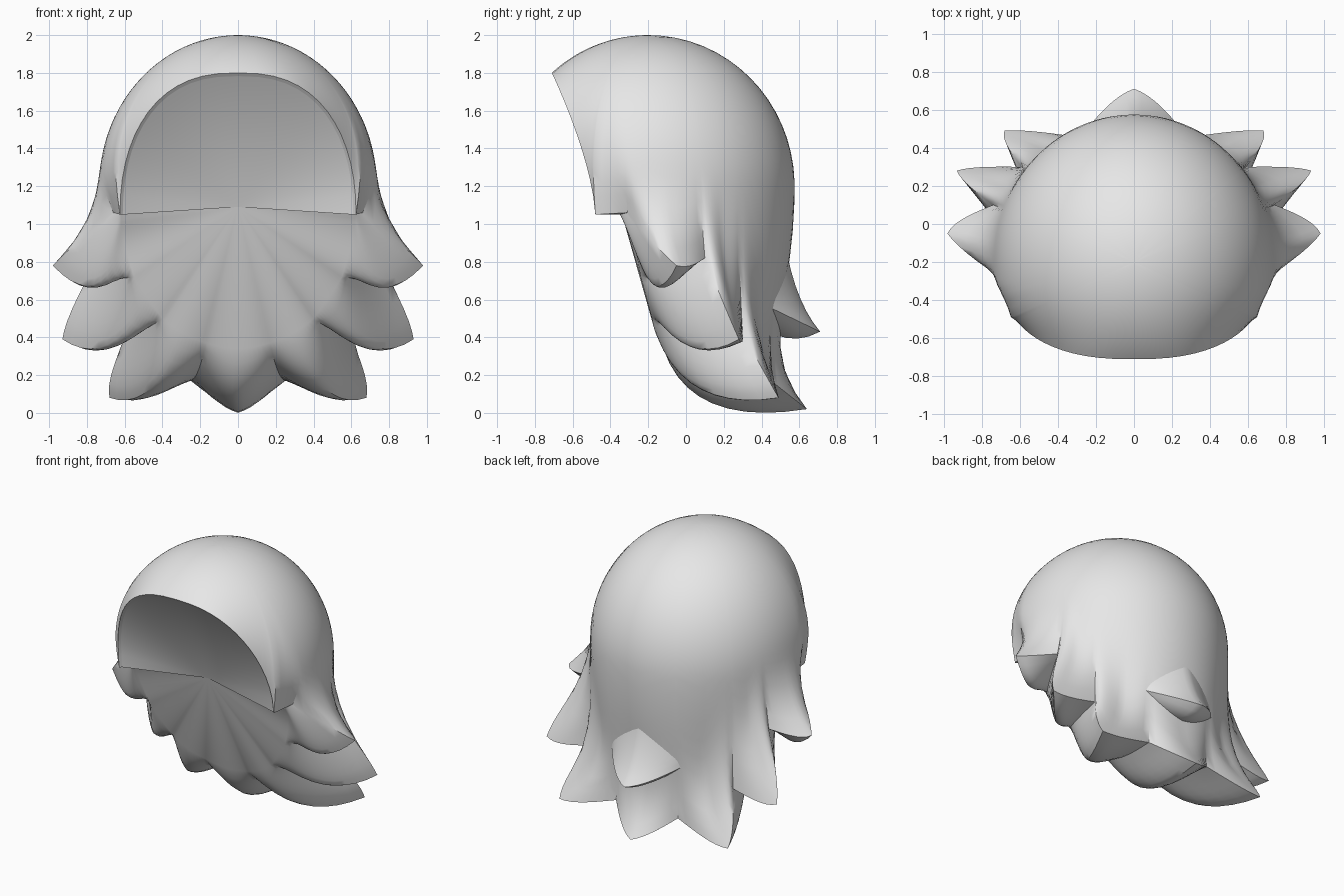
import bpy, bmesh, math
from mathutils import Vector as V

if "Cube" in bpy.data.objects:
    bpy.data.objects.remove(bpy.data.objects["Cube"])

RX, RY, CY, CZ = 0.735, 0.775, -0.2, 1.2      # head ellipsoid
UP, DOWN = 0.8, 1.47                          # upper and lower height radii
APEX = V((0, -0.35, 1.09))
ROWS, UNDER, STEPS = 26, 10, 7

grey = bpy.data.materials.new("hair_grey")
grey.diffuse_color = (0.8, 0.8, 0.8, 1)
grey.use_nodes = True
grey.node_tree.nodes["Principled BSDF"].inputs["Base Color"].default_value = grey.diffuse_color


def bezier(a, b, c, t):
    return a * (1 - t) ** 2 + b * (2 * t * (1 - t)) + c * t * t


def under_path(key):
    """Underside path from the outer edge to the inner fan edge."""
    edge, ctrl, fan = (V(p) for p in key)
    return [bezier(edge, ctrl, fan, i / UNDER) for i in range(UNDER + 1)]


def bulge(s, t):
    """Petal section: round at the root (t=1), more pointed at the edge (t=0)."""
    sharp = 0.45 * (1 - t)
    return s * sharp + math.sin(s * math.pi / 2) * (1 - sharp)


def angle(p):
    return math.atan2((p.y - CY) / RY, p.x / RX)


def petal_side(near, far, tip, s):
    """One column of a spoon-shaped lock, from valley (s=0) to tip line (s=1)."""
    col = []
    for i, (a, b, c) in enumerate(zip(near, far, tip)):
        mid = (a + b) / 2
        col.append(a.lerp(mid, s) + (c - mid) * bulge(s, i / UNDER))
    a0, a1 = angle(near[0]), angle(far[0])
    return col, a0 + (a1 - a0) * s / 2


def outer_path(edge, phi0):
    """Meridian from the crown down the head, flaring out to the edge point."""
    phi, zo = angle(edge), edge.z
    if zo >= CZ:
        end = math.acos((zo - CZ) / UP)
    else:
        end = math.pi / 2 + math.asin((CZ - zo) / DOWN)
    k = math.hypot(edge.x / RX, (edge.y - CY) / RY) / math.sin(end)
    q = min(1, max(0, (-0.3 - edge.y) / 0.15))          # 1 along the face rim
    start = 1.35 + 0.65 * q
    power = 2.5 - 0.4 * q + 5 * max(0, (0.8 - zo) / 0.8) ** 2.5
    pts = []
    for i in range(ROWS):
        a = end * i / ROWS
        z = CZ + (UP if a < math.pi / 2 else DOWN) * math.cos(a)
        f = max(0, (start - z) / (start - zo)) ** power
        r = math.sin(a) * (1 + (k - 1) * f)
        p = phi0 + (phi - phi0) * f
        pts.append(V((RX * r * math.cos(p), CY + RY * r * math.sin(p), z)))
    return pts


def make_object(name, columns, cyclic):
    """Skin a grid of columns into one smooth object."""
    bm = bmesh.new()
    grid = [[bm.verts.new(p) for p in col] for col in columns]
    pairs = list(zip(grid, grid[1:])) + ([(grid[-1], grid[0])] if cyclic else [])
    for a, b in pairs:
        for j in range(len(a) - 1):
            bm.faces.new((a[j], b[j], b[j + 1], a[j + 1]))
    bmesh.ops.remove_doubles(bm, verts=bm.verts, dist=0.0003)
    bmesh.ops.recalc_face_normals(bm, faces=bm.faces)
    mesh = bpy.data.meshes.new(name)
    bm.to_mesh(mesh)
    bm.free()
    mesh.materials.append(grey)
    ob = bpy.data.objects.new(name, mesh)
    bpy.context.collection.objects.link(ob)
    bpy.ops.object.select_all(action='DESELECT')
    ob.select_set(True)
    bpy.context.view_layer.objects.active = ob
    bpy.ops.object.shade_smooth_by_angle(angle=math.radians(40))
    return ob


# Face opening: arched rim with a thin lip
half = []
for i in range(15):
    a = math.pi / 2 * (1 - i / 14)
    x = 0.625 * max(0, math.cos(a)) ** 0.8 if i else 0
    h = math.sin(a) ** 0.92 if i < 14 else 0
    edge = V((x, -0.48 - 0.23 * h ** 1.5, 1.05 + 0.75 * h))
    lip = V((x * 0.975, edge.y + 0.015, edge.z - 0.018 * h))
    half.append((under_path((edge, (edge + lip) / 2, lip)), angle(edge)))

# Locks: valleys and tips as (edge, control, fan edge), from the ear to the nape
valleys = [
    ((0.66, -0.31, 1.06), (0.64, -0.33, 1.055), (0.62, -0.35, 1.05)),
    ((0.74, 0.10, 0.82), (0.65, -0.13, 0.69), (0.55, -0.24, 0.72)),
    ((0.59, 0.30, 0.42), (0.51, -0.06, 0.42), (0.40, -0.18, 0.50)),
    ((0.25, 0.45, 0.17), (0.21, 0.00, 0.18), (0.17, -0.13, 0.37)),
]
tips = [
    ((0.98, -0.05, 0.78), (0.74, -0.17, 0.52), (0.60, -0.28, 0.90)),
    ((0.93, 0.28, 0.39), (0.68, 0.00, 0.22), (0.48, -0.21, 0.61)),
    ((0.68, 0.49, 0.08), (0.45, 0.00, 0.00), (0.29, -0.16, 0.42)),
    ((0.00, 0.64, 0.02), (0.00, 0.02, -0.08), (0.00, -0.12, 0.34)),
]
valleys = [under_path(k) for k in valleys]
valleys.append([V((-p.x, p.y, p.z)) for p in valleys[-1]])
tips = [under_path(k) for k in tips]
corner = half[-1][0]
for s in (0.25, 0.5, 0.75, 1):
    col = [a.lerp(b, s) for a, b in zip(corner, valleys[0])]
    half.append((col, angle(col[0])))
for n, tip in enumerate(tips):
    a, b = valleys[n], valleys[n + 1]
    half += [petal_side(a, b, tip, s / STEPS) for s in range(1, STEPS + 1)]
    if n < 3:
        half += [petal_side(b, a, tip, s / STEPS) for s in range(STEPS - 1, -1, -1)]

# Whole shell: crown to edge, under the edge, then in to the fan centre
half = [outer_path(c[0], phi0) + c + [APEX] for c, phi0 in half]
other = [[V((-p.x, p.y, p.z)) for p in c] for c in reversed(half[1:-1])]
make_object("hair_shell", half + other, True)

# Extra pointed lock on the back of the head
flap = []
for i in range(-8, 9):
    s = 1 - abs(i) / 8
    w = bulge(s, 0.2)
    x = 0.31 * i / 8
    edge = V((x, 0.42 + 0.29 * w, 0.57 - 0.14 * w))
    root = V((x, 0.39 + 0.12 * w, 0.85 + 0.17 * w))
    bend = V((x, 0.43 + 0.12 * w, 0.68 - 0.06 * w))
    low = V((x * 0.9, 0.41 + 0.12 * w, 0.55 - 0.22 * w))
    inner = V((x * 0.8, 0.34, 0.50))
    flap.append([bezier(root, bend, edge, t / 8) for t in range(9)]
                + [bezier(edge, low, inner, t / 6) for t in range(1, 7)])
make_object("back_lock", flap, False)
